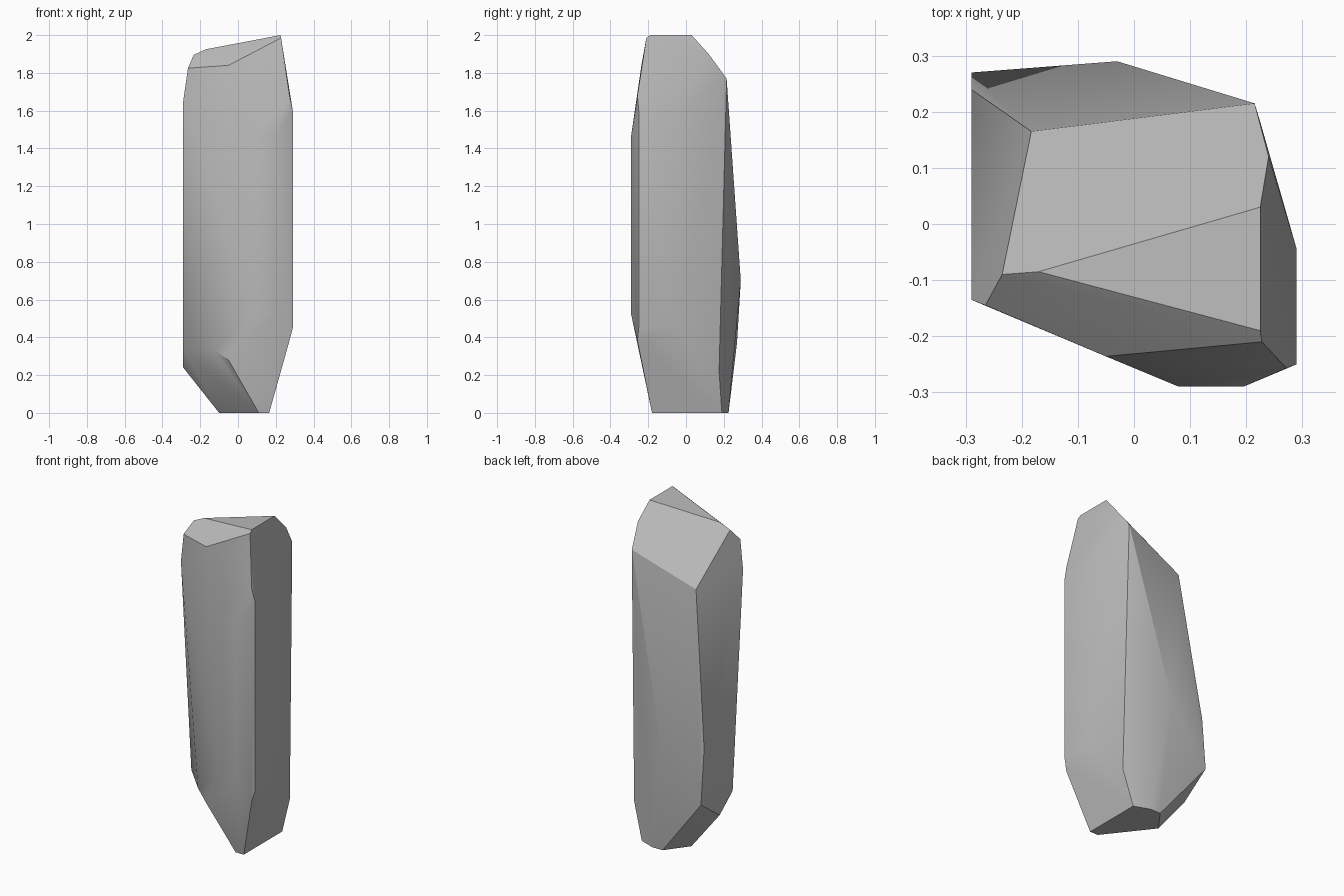
import bpy
import bmesh
import math

# Remove the default cube
default_cube = bpy.data.objects.get("Cube")
if default_cube:
    bpy.data.objects.remove(default_cube, do_unlink=True)


def make_material(name, color):
    material = bpy.data.materials.new(name)
    material.use_nodes = True
    material.diffuse_color = color
    for node in material.node_tree.nodes:
        if node.type == "BSDF_PRINCIPLED":
            node.inputs["Base Color"].default_value = color
    return material


def corners_at(outline, height):
    """Lift a flat outline to one height."""
    return [(x, y, height) for x, y in outline]


def build_crystal(name, corners, material):
    """Wrap the corner points in flat facets and join the coplanar ones."""
    mesh = bpy.data.meshes.new(name)
    bm = bmesh.new()
    for corner in corners:
        bm.verts.new(corner)
    hull = bmesh.ops.convex_hull(bm, input=bm.verts[:])
    unused = set(hull["geom_interior"]) | set(hull["geom_unused"])
    loose = [v for v in unused if isinstance(v, bmesh.types.BMVert) and v.is_valid]
    bmesh.ops.delete(bm, geom=loose, context="VERTS")
    bmesh.ops.dissolve_limit(bm, angle_limit=math.radians(3),
                             verts=bm.verts[:], edges=bm.edges[:])
    bmesh.ops.recalc_face_normals(bm, faces=bm.faces[:])
    bm.to_mesh(mesh)
    bm.free()
    mesh.materials.append(material)
    crystal = bpy.data.objects.new(name, mesh)
    bpy.context.collection.objects.link(crystal)
    return crystal


# Flat base
base_outline = [(.11, -.18), (.165, -.18), (.165, .19),
                (.07, .225), (0, .225), (-.1, .09)]
corners = corners_at(base_outline, 0)

# Upright edges of the shaft: plan position, lower end, upper end
shaft_edges = [
    (-.05, -.236, .28, 1.84),
    (.08, -.29, .52, 1.47),
    (.195, -.29, .52, 1.47),
    (.272, -.257, .38, 1.68),
    (.29, -.25, .45, 1.6),
    (.29, -.045, .45, 1.6),
]
for x, y, lower, upper in shaft_edges:
    corners += [(x, y, lower), (x, y, upper)]

# Flat side facet, with its slanted lower rim
side_rim = [(-.135, 1.65), (.24, .7), (.27, .37), (.09, .24), (-.035, .34)]
corners += [(-.29, y, z) for y, z in side_rim]

# Lower front corner, rear ridge and lower rear corner
corners += [(-.13, -.2, .335), (-.03, .29, .7), (.227, .175, .22)]

# Summit edge and the slanted cap around it
corners += corners_at([(.225, -.19), (.225, .03)], 2)
corners += [
    (.228, -.21, 1.985),
    (.24, .12, 1.9),
    (.215, .215, 1.77),
    (-.183, .165, 1.615),
    (-.235, -.09, 1.895),
    (-.17, -.085, 1.925),
    (-.265, -.145, 1.825),
]

stone_grey = make_material("stone_grey", (.5, .5, .5, 1))
crystal = build_crystal("crystal_shard", corners, stone_grey)

# Soft shading on shallow facets, crisp main edges
bpy.ops.object.select_all(action="DESELECT")
crystal.select_set(True)
bpy.context.view_layer.objects.active = crystal
bpy.ops.object.shade_smooth_by_angle(angle=math.radians(30))
